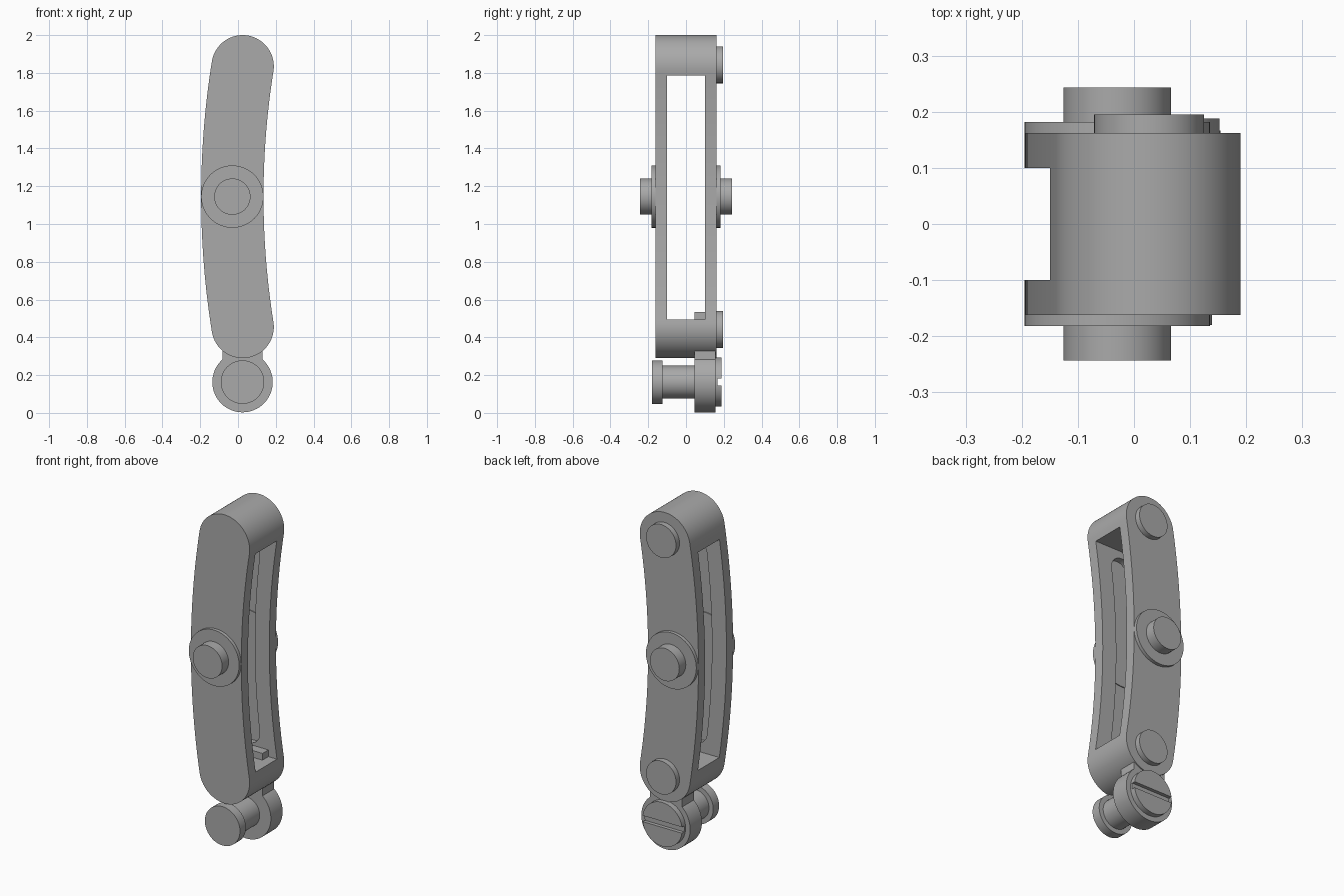
import bpy, bmesh, math
from mathutils import Vector

if "Cube" in bpy.data.objects:
    bpy.data.objects.remove(bpy.data.objects["Cube"])

grey = bpy.data.materials.new("plain grey")
grey.use_nodes = True
colour = (0.4, 0.4, 0.4, 1)
grey.diffuse_color = colour
grey.node_tree.nodes["Principled BSDF"].inputs["Base Color"].default_value = colour

ARC_R = 4.38
PIVOT = (-0.03, 1.145)
ARC_X, ARC_Z = PIVOT[0] + ARC_R, PIVOT[1]


def prism(name, outline, y0, y1):
    """Extrude an x-z outline along y."""
    bm = bmesh.new()
    face = bm.faces.new([bm.verts.new((x, y0, z)) for x, z in outline])
    new = bmesh.ops.extrude_face_region(bm, geom=[face])["geom"]
    bmesh.ops.translate(bm, vec=(0, y1 - y0, 0),
                        verts=[g for g in new if isinstance(g, bmesh.types.BMVert)])
    bmesh.ops.recalc_face_normals(bm, faces=bm.faces)
    mesh = bpy.data.meshes.new(name)
    bm.to_mesh(mesh)
    bm.free()
    mesh.materials.append(grey)
    obj = bpy.data.objects.new(name, mesh)
    bpy.context.collection.objects.link(obj)
    return obj


def disc(name, centre, r, y0, y1, n=64):
    ring = [(centre[0] + r * math.cos(math.tau * i / n),
             centre[1] + r * math.sin(math.tau * i / n)) for i in range(n)]
    return prism(name, ring, y0, y1)


def box(name, x0, x1, y0, y1, z0, z1):
    return prism(name, [(x0, z0), (x1, z0), (x1, z1), (x0, z1)], y0, y1)


def arc_band(name, half_w, half_len, y0, y1, n=32):
    """Bent capsule: a curved strip with round ends."""
    a = math.asin(half_len / ARC_R)
    outline = []
    for side in (1, -1):
        r = ARC_R + side * half_w
        for i in range(n + 1):
            t = side * a * (2 * i / n - 1)
            outline.append((ARC_X - r * math.cos(t), ARC_Z + r * math.sin(t)))
        # round end cap
        t = side * a
        centre = Vector((ARC_X - ARC_R * math.cos(t), ARC_Z + ARC_R * math.sin(t)))
        out = Vector((-math.cos(t), math.sin(t))) * side
        along = Vector((math.sin(t), math.cos(t))) * side
        for i in range(1, n):
            u = math.pi * i / n
            p = centre + half_w * (out * math.cos(u) + along * math.sin(u))
            outline.append((p.x, p.y))
    return prism(name, outline, y0, y1)


def cut(obj, cutter):
    mod = obj.modifiers.new("cut", "BOOLEAN")
    mod.operation, mod.solver, mod.object = "DIFFERENCE", "EXACT", cutter
    bpy.context.view_layer.objects.active = obj
    bpy.ops.object.modifier_apply(modifier=mod.name)
    bpy.data.objects.remove(cutter)


# Curved frame with a through window and a shallow track in each inner wall
frame = arc_band("curved_frame", 0.165, 0.69, -0.162, 0.162)
cut(frame, box("window_cutter", -0.5, 0.5, -0.1, 0.1, 0.495, 1.787))
cut(frame, arc_band("track_cutter", 0.07, 0.53, -0.14, 0.14))

# Central pivots on both sides
for side, label in ((-1, "front"), (1, "back")):
    disc(label + "_pivot_flange", PIVOT, 0.165, side * 0.135, side * 0.182)
    disc(label + "_pivot_pin", PIVOT, 0.096, side * 0.15, side * 0.243)

# Rivet heads on the back
for label, z in (("upper", 1.843), ("lower", 0.442)):
    disc(label + "_rivet", (0.027, z), 0.098, 0.15, 0.195)

# Hanging link: eye, neck and tab reaching into the window
EYE = (0.024, 0.163)
disc("link_eye", EYE, 0.16, 0.045, 0.155)
box("link_neck", -0.083, 0.129, 0.045, 0.155, 0.163, 0.45)
box("link_tab", -0.06, 0.129, 0.045, 0.12, 0.45, 0.535)

# Cross pin with head, and slotted screw at the back
disc("cross_pin_shaft", EYE, 0.087, -0.14, 0.06)
disc("cross_pin_head", EYE, 0.115, -0.18, -0.125)
screw = disc("screw_head", EYE, 0.13, 0.14, 0.188)
cut(screw, box("screw_slot_cutter", -0.5, 0.5, 0.167, 0.3, 0.145, 0.181))

# Smooth curved walls, crisp rims
for obj in bpy.context.collection.objects:
    obj.select_set(obj.type == "MESH")
bpy.context.view_layer.objects.active = frame
bpy.ops.object.shade_smooth_by_angle(angle=math.radians(30))
